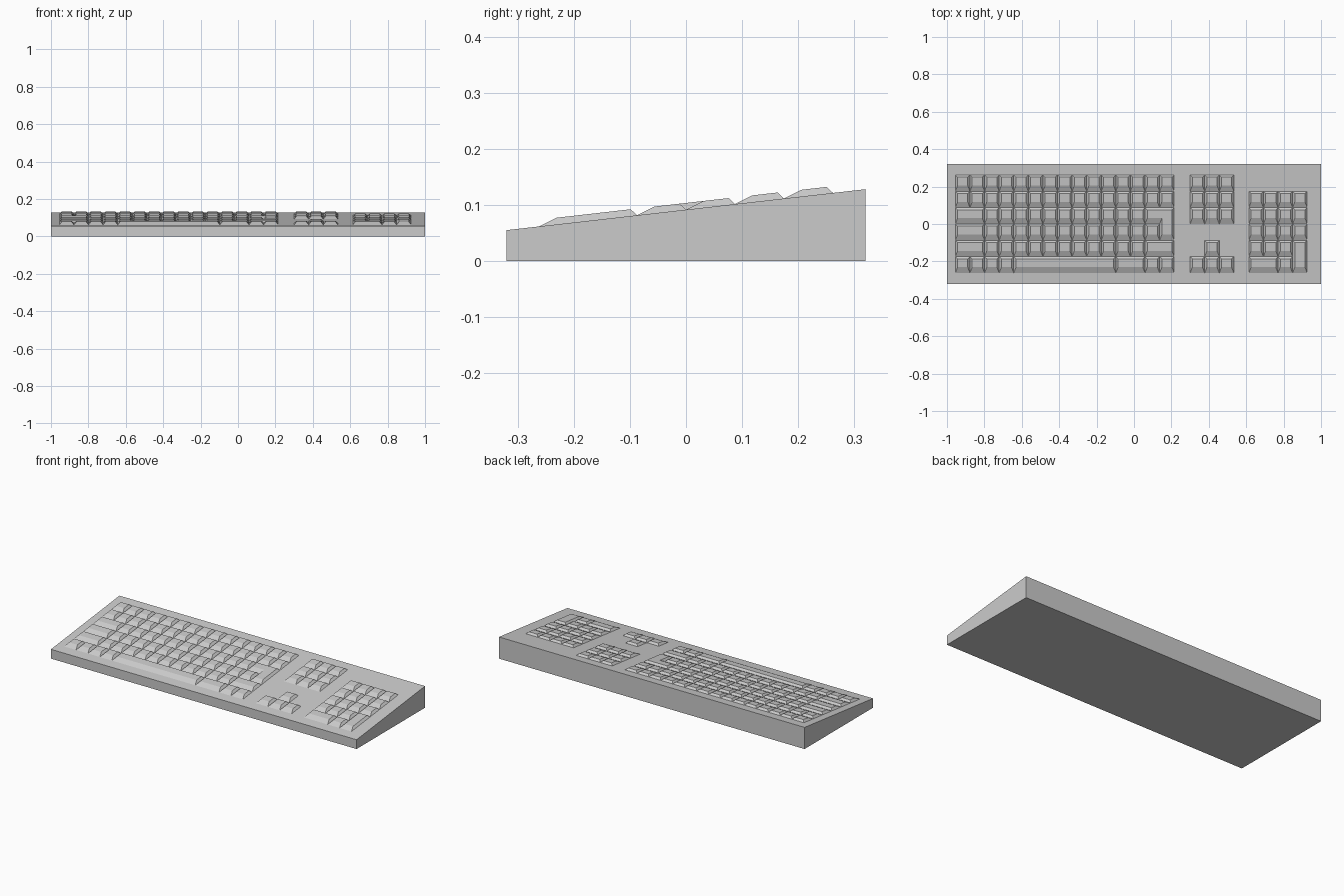
import bpy
import bmesh

cube = bpy.data.objects.get("Cube")
if cube:
    bpy.data.objects.remove(cube, do_unlink=True)

HALF_X, HALF_Y = 1.0, 0.32
FRONT_Z, BACK_Z = 0.055, 0.128
PITCH_X, PITCH_Y = 0.078, 0.0873
TOP_Y = 0.262
KEY_RISE = 0.012
SIDE_INSET, FRONT_INSET, BACK_INSET = 0.012, 0.031, 0.0115

grey = bpy.data.materials.new("light grey plastic")
grey.use_nodes = True
colour = (0.6, 0.6, 0.6, 1)
grey.diffuse_color = colour
grey.node_tree.nodes["Principled BSDF"].inputs["Base Color"].default_value = colour


def deck(y):
    """Height of the sloping top of the case."""
    return FRONT_Z + (BACK_Z - FRONT_Z) * (y + HALF_Y) / (2 * HALF_Y)


def finish(name, bm):
    mesh = bpy.data.meshes.new(name)
    bm.to_mesh(mesh)
    bm.free()
    mesh.materials.append(grey)
    bpy.context.collection.objects.link(bpy.data.objects.new(name, mesh))


def edge_inset(a, b):
    """Inward offset for one axis-aligned edge of an anticlockwise outline."""
    if abs(a[1] - b[1]) < 1e-6:
        return (0, FRONT_INSET) if b[0] > a[0] else (0, -BACK_INSET)
    return (-SIDE_INSET, 0) if b[1] > a[1] else (SIDE_INSET, 0)


def add_key(bm, outline):
    """Tapered cap standing on the deck."""
    count = len(outline)
    low, high = [], []
    for i, (x, y) in enumerate(outline):
        before = edge_inset(outline[i - 1], (x, y))
        after = edge_inset((x, y), outline[(i + 1) % count])
        tx, ty = x + before[0] + after[0], y + before[1] + after[1]
        low.append(bm.verts.new((x, y, deck(y))))
        high.append(bm.verts.new((tx, ty, deck(ty) + KEY_RISE)))
    for i in range(count):
        j = (i + 1) % count
        bm.faces.new((low[i], low[j], high[j], high[i]))
    bm.faces.new(high)


def cell(left, column, row):
    """Grid corner: column from the left edge, row from the back."""
    return left + column * PITCH_X, TOP_Y - row * PITCH_Y


def add_box_key(bm, left, column, row, wide=1, tall=1):
    corners = ((column, row + tall), (column + wide, row + tall),
               (column + wide, row), (column, row))
    add_key(bm, [cell(left, c, r) for c, r in corners])


def key_block(name, left, rows, boxes=(), outlines=()):
    """rows: (row, first column, key widths)."""
    bm = bmesh.new()
    for row, column, widths in rows:
        for wide in widths:
            add_box_key(bm, left, column, row, wide)
            column += wide
    for box in boxes:
        add_box_key(bm, left, *box)
    for outline in outlines:
        add_key(bm, [cell(left, c, r) for c, r in outline])
    finish(name, bm)


# Wedge-shaped case
bm = bmesh.new()
bmesh.ops.create_cube(bm, size=2)
for v in bm.verts:
    y = v.co.y * HALF_Y
    v.co = (v.co.x * HALF_X, y, deck(y) if v.co.z > 0 else 0)
finish("case", bm)

# Main keys, with the L-shaped key at the right
main_rows = [
    (0, 0, [1] * 15),
    (1, 0, [1] * 15),
    (2, 0, [2] + [1] * 11),
    (3, 0, [2] + [1] * 12),
    (4, 0, [2] + [1] * 11 + [2]),
    (5, 0, [1] * 4 + [7, 2, 1, 1]),
]
enter = [(13, 3), (14, 3), (14, 4), (15, 4), (15, 2), (13, 2)]
key_block("main_keys", -0.955, main_rows, outlines=[enter])

# Navigation and arrow keys
key_block("navigation_keys", 0.30, [(r, 0, [1] * 3) for r in range(3)])
key_block("arrow_keys", 0.30, [(4, 1, [1]), (5, 0, [1] * 3)])

# Number pad, with a double-height key at the front right
pad_rows = [(r, 0, [1] * 4) for r in (1, 2, 3)]
pad_rows += [(4, 0, [1] * 3), (5, 0, [2, 1])]
key_block("number_pad_keys", 0.614, pad_rows, boxes=[(3, 4, 1, 2)])
